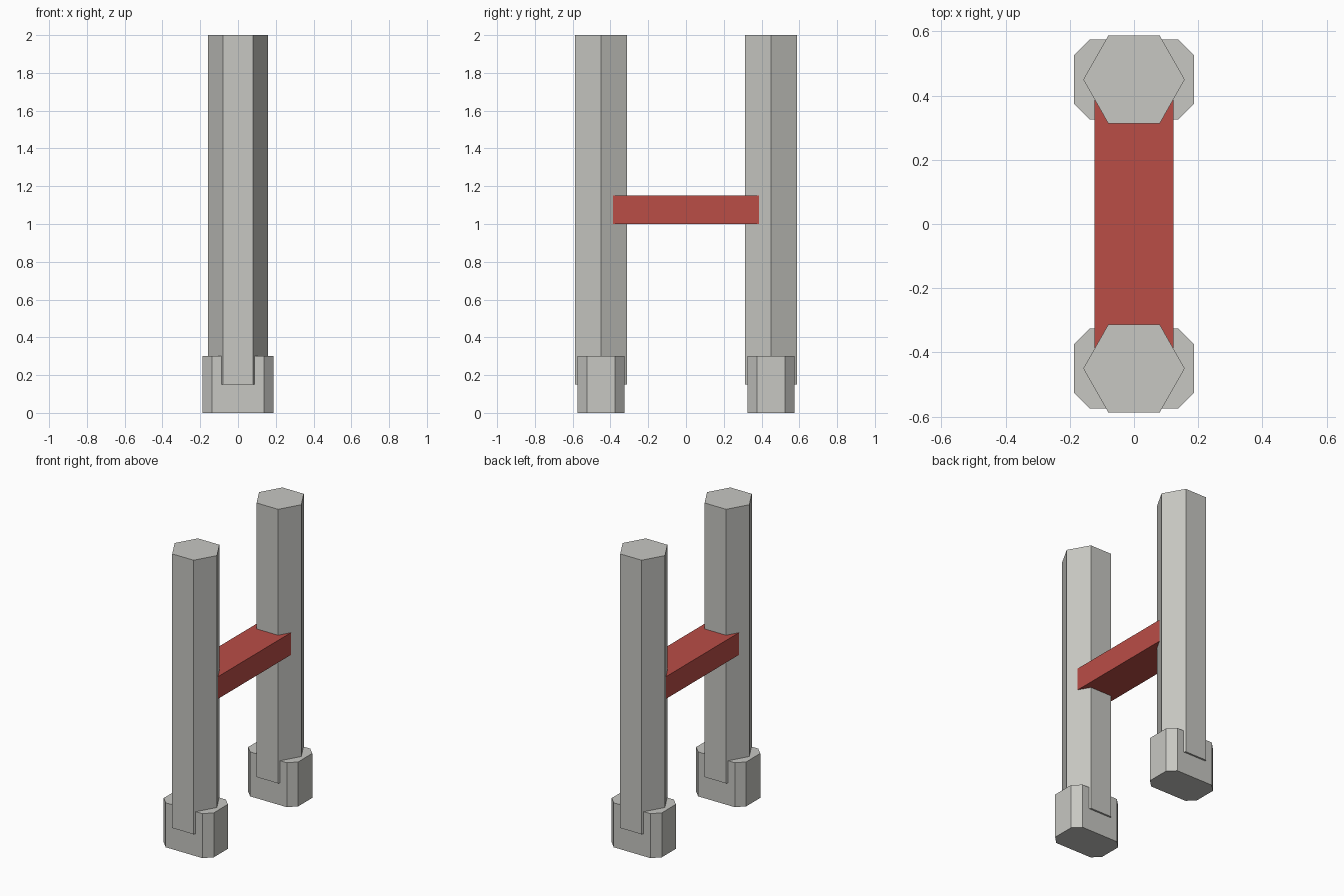
import bpy
import bmesh

cube = bpy.data.objects.get("Cube")
if cube:
    bpy.data.objects.remove(cube, do_unlink=True)


def make_material(name, rgb):
    mat = bpy.data.materials.new(name)
    mat.use_nodes = True
    color = (*rgb, 1)
    mat.diffuse_color = color
    mat.node_tree.nodes["Principled BSDF"].inputs["Base Color"].default_value = color
    return mat


def prism(name, outline, bottom, top, mat, y=0):
    """Extrude a flat outline upwards into a solid, flat-shaded prism."""
    bm = bmesh.new()
    face = bm.faces.new([bm.verts.new((px, py, bottom)) for px, py in outline])
    result = bmesh.ops.extrude_face_region(bm, geom=[face], use_keep_orig=True)
    upper = [v for v in result["geom"] if isinstance(v, bmesh.types.BMVert)]
    bmesh.ops.translate(bm, verts=upper, vec=(0, 0, top - bottom))
    bmesh.ops.recalc_face_normals(bm, faces=bm.faces)
    mesh = bpy.data.meshes.new(name)
    bm.to_mesh(mesh)
    bm.free()
    mesh.materials.append(mat)
    obj = bpy.data.objects.new(name, mesh)
    obj.location.y = y
    bpy.context.collection.objects.link(obj)
    return obj


def chamfered_rectangle(hx, hy, c):
    return [(hx, c - hy), (hx, hy - c), (hx - c, hy), (c - hx, hy),
            (-hx, hy - c), (-hx, c - hy), (c - hx, -hy), (hx - c, -hy)]


grey = make_material("stone grey", (0.57, 0.57, 0.54))
red = make_material("brick red", (0.49, 0.075, 0.062))

# Hexagonal pillars standing in chamfered feet
hexagon = [(0.158, 0), (0.08, 0.137), (-0.08, 0.137),
           (-0.158, 0), (-0.08, -0.137), (0.08, -0.137)]
foot = chamfered_rectangle(0.187, 0.125, 0.05)
for side, y in (("front", -0.45), ("back", 0.45)):
    prism(side + "_pillar", hexagon, 0.15, 2, grey, y)
    prism(side + "_foot", foot, 0, 0.3, grey, y)

# Crossbar joining the pillars
bar = [(0.123, -0.387), (0.123, 0.387), (-0.123, 0.387), (-0.123, -0.387)]
prism("crossbar", bar, 1.0, 1.15, red)
